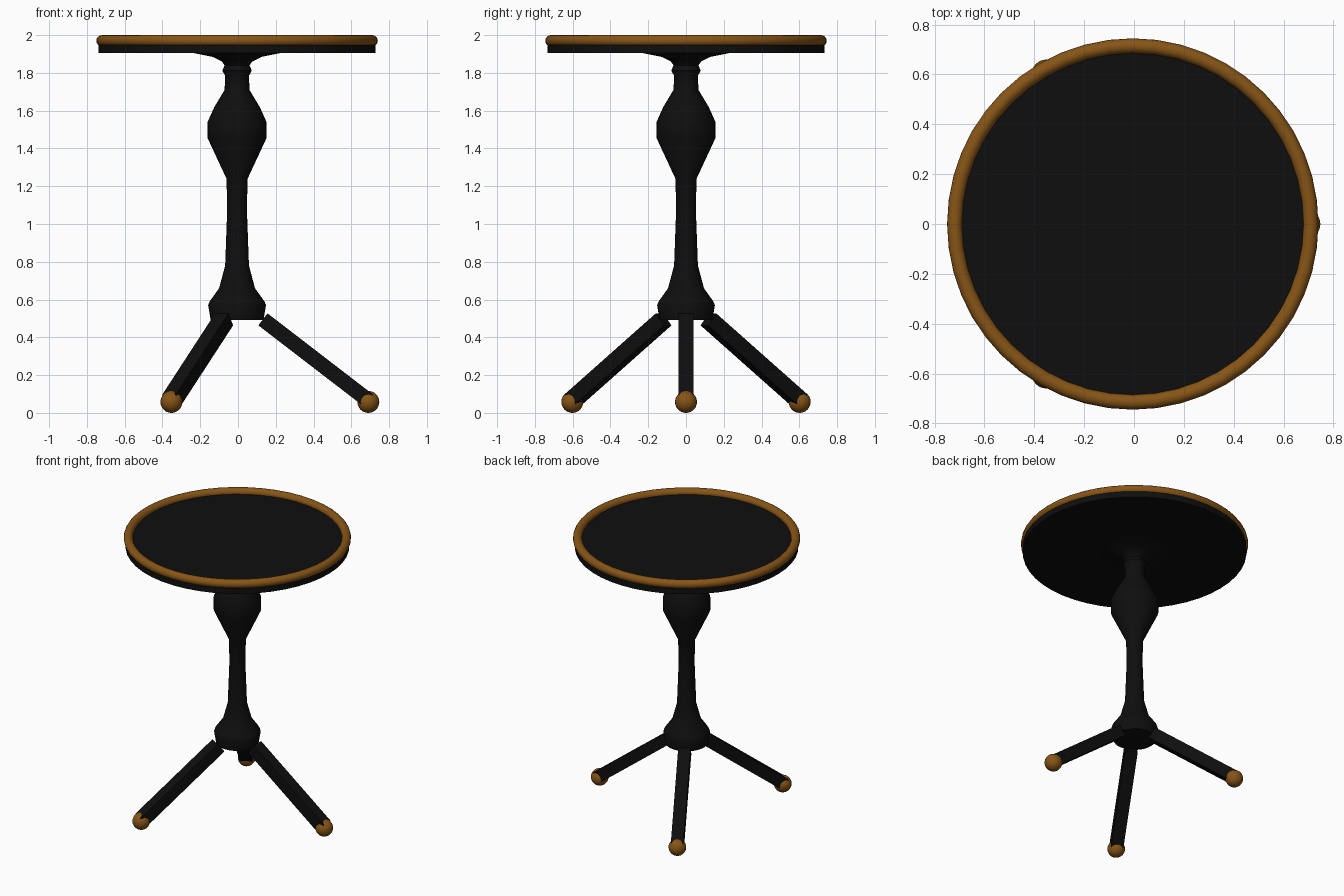
import bpy, bmesh, math
from mathutils import Vector, Matrix

if "Cube" in bpy.data.objects:
    bpy.data.objects.remove(bpy.data.objects["Cube"])

CX = -0.005  # pedestal axis


def material(name, rgb):
    m = bpy.data.materials.new(name)
    m.diffuse_color = (*rgb, 1)
    m.use_nodes = True
    m.node_tree.nodes["Principled BSDF"].inputs["Base Color"].default_value = m.diffuse_color
    return m


BLACK = material("black", (0.0045, 0.0045, 0.0045))
GOLD = material("antique gold", (0.24, 0.09, 0.008))


def finish(bm, name, mat, smooth=True):
    bmesh.ops.recalc_face_normals(bm, faces=bm.faces)
    me = bpy.data.meshes.new(name)
    bm.to_mesh(me)
    bm.free()
    me.materials.append(mat)
    ob = bpy.data.objects.new(name, me)
    bpy.context.collection.objects.link(ob)
    if smooth:
        bpy.ops.object.select_all(action='DESELECT')
        ob.select_set(True)
        bpy.context.view_layer.objects.active = ob
        bpy.ops.object.shade_smooth_by_angle(angle=math.radians(35))
    return ob


def lathe(name, profile, mat, segs, closed=False):
    """Spin (radius, z) points round the pedestal axis."""
    bm = bmesh.new()
    rings = [[bm.verts.new((CX + r * math.cos(2 * math.pi * i / segs),
                            r * math.sin(2 * math.pi * i / segs), z))
              for i in range(segs)] for r, z in profile]
    pairs = list(zip(rings, rings[1:]))
    if closed:
        pairs.append((rings[-1], rings[0]))
    else:
        bm.faces.new(rings[0])
        bm.faces.new(rings[-1])
    for a, b in pairs:
        for i in range(segs):
            j = (i + 1) % segs
            bm.faces.new((a[i], a[j], b[j], b[i]))
    return finish(bm, name, mat)


# Table top and its rounded gold rim
lathe("table_top", [(0.733, 1.905), (0.733, 1.965)], BLACK, 48)
rim = [(0.715 + 0.03 * math.cos(t * math.pi / 8), 1.97 + 0.03 * math.sin(t * math.pi / 8))
       for t in range(16)]
lathe("top_rim", rim, GOLD, 48, closed=True)

# Turned pedestal column
lathe("column", [(0.14, 0.493), (0.153, 0.57), (0.145, 0.59), (0.095, 0.66), (0.063, 0.78),
                 (0.052, 1.08), (0.056, 1.24), (0.156, 1.455), (0.156, 1.54), (0.12, 1.62),
                 (0.066, 1.71), (0.063, 1.785), (0.078, 1.812), (0.066, 1.84), (0.08, 1.86),
                 (0.13, 1.885), (0.235, 1.906)], BLACK, 32)

# Three square legs with gold ball feet
for k in range(3):
    turn = Matrix.Translation((CX, 0, 0)) @ Matrix.Rotation(k * 2 * math.pi / 3, 4, 'Z')
    start, end = Vector((0.137, 0, 0.495)), Vector((0.695, 0, 0.066))
    d = end - start
    tilt = Matrix.Rotation(math.atan2(-d.z, d.x), 4, 'Y')
    bm = bmesh.new()
    bmesh.ops.create_cube(bm, size=1, matrix=turn @ Matrix.Translation((start + end) / 2)
                          @ tilt @ Matrix.Diagonal((d.length, 0.082, 0.08, 1)))
    finish(bm, f"leg_{k + 1}", BLACK, smooth=False)
    bm = bmesh.new()
    bmesh.ops.create_uvsphere(bm, u_segments=24, v_segments=16, radius=0.058,
                              matrix=turn @ Matrix.Translation((0.695, 0, 0.058)))
    finish(bm, f"ball_foot_{k + 1}", GOLD)
